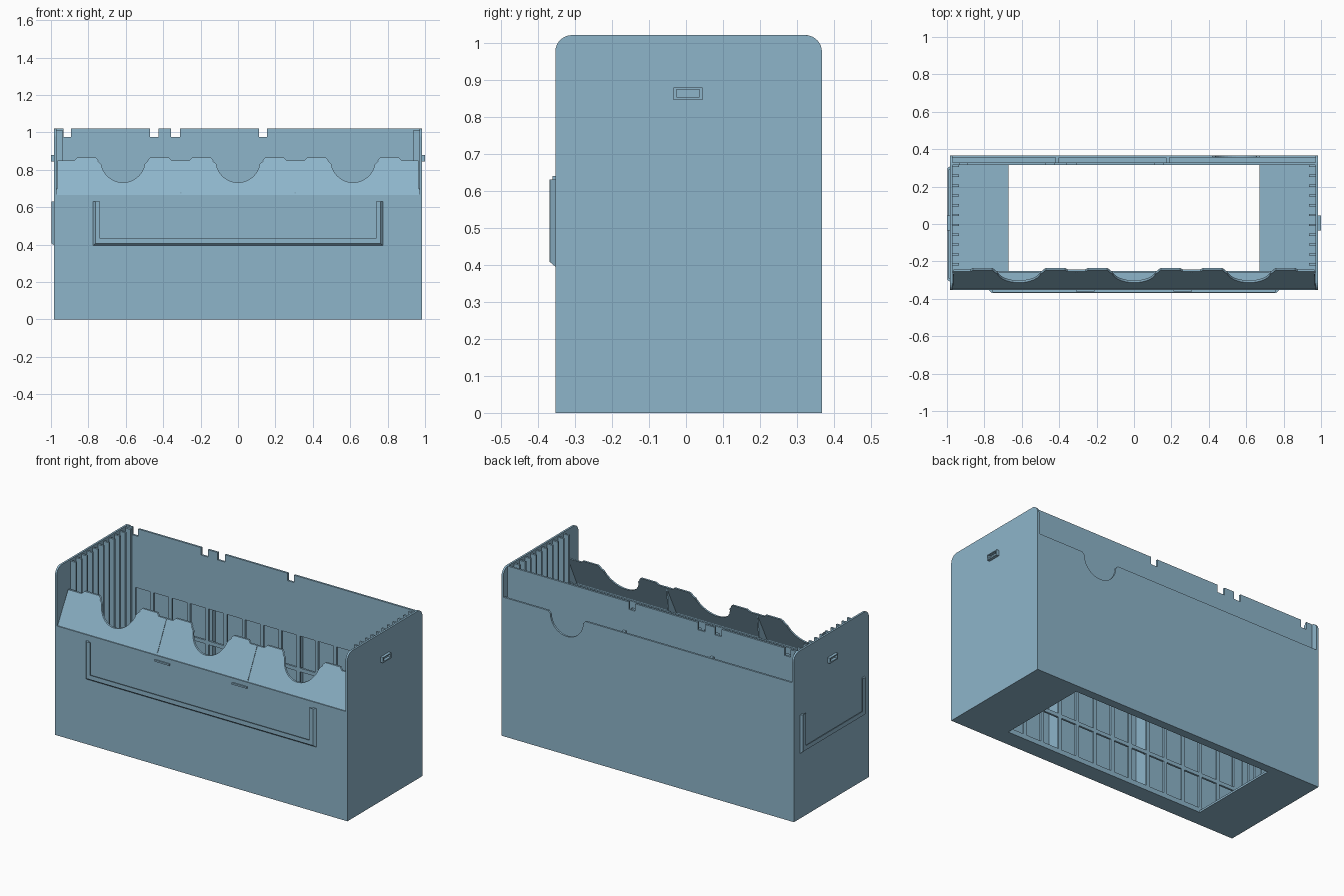
import bpy, bmesh, math
from mathutils import Matrix

if "Cube" in bpy.data.objects:
    bpy.data.objects.remove(bpy.data.objects["Cube"])

blue = bpy.data.materials.new("dusty_blue")
blue.diffuse_color = (0.27, 0.46, 0.59, 1)
blue.use_nodes = True
blue.node_tree.nodes["Principled BSDF"].inputs["Base Color"].default_value = blue.diffuse_color

T = 0.012                                  # sheet thickness
XW, YF, YB, ZT = 0.983, -0.353, 0.367, 1.02  # outer shell limits
FRONT = Matrix.Rotation(math.pi / 2, 4, 'X')           # outline in x, z
SIDE = Matrix.Rotation(math.pi / 2, 4, 'Z') @ FRONT    # outline in y, z
FLAT = Matrix.Identity(4)                              # outline in x, y


def rect(x0, x1, z0, z1):
    return [(x0, z0), (x1, z0), (x1, z1), (x0, z1)]


def arc(cx, cz, r, a0, a1, n=16):
    return [(cx + r * math.cos(math.radians(a0 + (a1 - a0) * i / n)),
             cz + r * math.sin(math.radians(a0 + (a1 - a0) * i / n))) for i in range(n + 1)]


def plate(name, loops, thick, turn, offset, edit=None):
    """Flat sheet from an outline plus hole loops, centred on offset."""
    cu = bpy.data.curves.new(name, 'CURVE')
    cu.dimensions, cu.fill_mode, cu.extrude = '2D', 'BOTH', thick / 2
    for loop in loops:
        sp = cu.splines.new('POLY')
        sp.points.add(len(loop) - 1)
        for p, (a, b) in zip(sp.points, loop):
            p.co = (a, b, 0, 1)
        sp.use_cyclic_u = True
    tmp = bpy.data.objects.new(name + "_outline", cu)
    bpy.context.collection.objects.link(tmp)
    me = bpy.data.meshes.new_from_object(tmp.evaluated_get(bpy.context.evaluated_depsgraph_get()))
    bpy.data.objects.remove(tmp)
    bm = bmesh.new()
    bm.from_mesh(me)
    bmesh.ops.remove_doubles(bm, verts=bm.verts, dist=1e-5)
    bm.transform(Matrix.Translation(offset) @ turn)
    if edit:
        for v in bm.verts:
            edit(v.co)
    bmesh.ops.recalc_face_normals(bm, faces=bm.faces)
    bm.to_mesh(me)
    bm.free()
    for p in me.polygons:
        p.use_smooth = False
    me.materials.clear()
    me.materials.append(blue)
    ob = bpy.data.objects.new(name, me)
    bpy.context.collection.objects.link(ob)
    return ob


def box(name, x0, x1, y0, y1, z0, z1):
    return plate(name, [rect(x0, x1, y0, y1)], z1 - z0, FLAT, (0, 0, (z0 + z1) / 2))


# floor with the large opening
plate("floor", [rect(-XW, XW, YF, YB), rect(-0.67, 0.67, -0.25, 0.318)], T, FLAT, (0, 0, T / 2))

# end walls with rounded top corners, guide ribs and a small raised slot
r = 0.045
wall = ([(YF, 0), (YB, 0)] + arc(YB - r, ZT - r, r, 0, 90, 8)
        + arc(YF + r, ZT - r, r, 90, 180, 8))
for s, label in ((-1, "left"), (1, "right")):
    plate(label + "_wall", [wall], T, SIDE, (s * (XW - T / 2), 0, 0))
    for i in range(11):
        y = -0.215 + i * 0.0525
        x0, x1 = sorted((s * (XW - T), s * 0.935))
        box(label + "_guide_rib", x0, x1, y - T / 2, y + T / 2, T, 1.01)
    plate(label + "_slot_rim", [rect(-0.034, 0.045, 0.845, 0.878), rect(-0.026, 0.037, 0.853, 0.873)],
          0.017, SIDE, (s * (XW + 0.0085), 0, 0))

# front outer wall
box("front_wall", -XW, XW, YF, YF + T, 0, 0.665)

# back outer wall with one finger notch
nx, nz, nr = 0.545, 0.83, 0.11
back = [(-XW, 0), (XW, 0), (XW, 0.845)] + [(nx + nr + 0.015, 0.845)] \
    + arc(nx, nz, nr, 0, -180) + [(nx - nr - 0.015, 0.845), (-XW, 0.845)]
plate("back_wall", [back], T, FRONT, (0, YB - T / 2, 0))
for x in (0.18, -0.41):
    box("back_spacer", x - 0.01, x + 0.01, 0.325, YB - T, T, 0.84)

# rows of windows shared by both inner walls
windows = [rect(-0.9225 + i * 0.123 + 0.011, -0.9225 + (i + 1) * 0.123 - 0.011, z, z + 0.195)
           for i in range(15) for z in (0.03, 0.2475, 0.465)]

# back inner wall with notches along the top
top = []
for a, b in ((-0.932, -0.893), (-0.47, -0.424), (-0.358, -0.31), (0.112, 0.155)):
    top += [(a, ZT), (a, 0.975), (b, 0.975), (b, ZT)]
inner = [(-XW + T, ZT)] + top + [(XW - T, ZT), (XW - T, 0), (-XW + T, 0)]
plate("back_inner_wall", [inner] + windows, T, FRONT, (0, 0.322, 0))

# front inner wall
plate("front_inner_wall", [rect(-XW + T, XW - T, 0, 0.70)] + windows, T, FRONT, (0, -0.257, 0))

# sloped, scalloped front panel with raised tabs
edge = [(-0.97, 0.662), (-0.965, 0.85)]
for c in (-0.615, 0, 0.615):
    for side in (-1, 1):
        t = c + side * 0.195
        tab = [(t - 0.065, 0.85), (t - 0.05, 0.865), (t + 0.05, 0.865), (t + 0.065, 0.85)]
        if side == -1:
            edge += tab + [(c - 0.135, 0.848)] + arc(c, 0.85, 0.118, 190, 350, 20) + [(c + 0.135, 0.848)]
        else:
            edge += tab
edge += [(0.965, 0.85), (0.97, 0.662)]


def lean(co):
    co.y += (co.z - 0.665) * 0.5


plate("sloped_panel", [edge], T, FRONT, (0, YF + 0.012, 0), lean)

# dividers in the front compartment, with a fin above the slope
for x in (-0.305, 0.305):
    fin = [(-0.343, 0), (-0.263, 0), (-0.263, 0.7), (-0.25, 0.845), (-0.258, 0.85), (-0.343, 0.68)]
    plate("front_divider", [fin], 0.008, SIDE, (x, 0, 0))


def label_holder(name, w, turn, y):
    """Three-sided frame with a chamfered outer edge and a thin retaining lip."""
    z0, z1 = 0.395, 0.63

    def u(k, d=0.0):
        return [(-w + d, z0 + d), (w - d, z0 + d), (w - d, z1), (w - k, z1), (w - k, z0 + k),
                (-w + k, z0 + k), (-w + k, z1), (-w + d, z1)]

    def chamfer(co):
        if co.y < y - 0.01:
            co.x = max(-w + 0.013, min(w - 0.013, co.x))
            co.z = max(z0 + 0.013, co.z)

    rail = plate(name + "_rail", [u(0.021)], 0.015, FRONT, (0, y - 0.0075, 0), chamfer)
    lip = plate(name + "_lip", [u(0.038, 0.012)], 0.005, FRONT, (0, y - 0.0125, 0))
    for ob in (rail, lip):
        ob.data.transform(turn)


label_holder("front_label", 0.775, FLAT, YF)
label_holder("side_label", 0.31, Matrix.Rotation(-math.pi / 2, 4, 'Z'), -XW)

# small catches above the front label
for x in (-0.26, 0.26):
    box("label_catch", x - 0.05, x + 0.05, YF - 0.008, YF, 0.629, 0.639)
